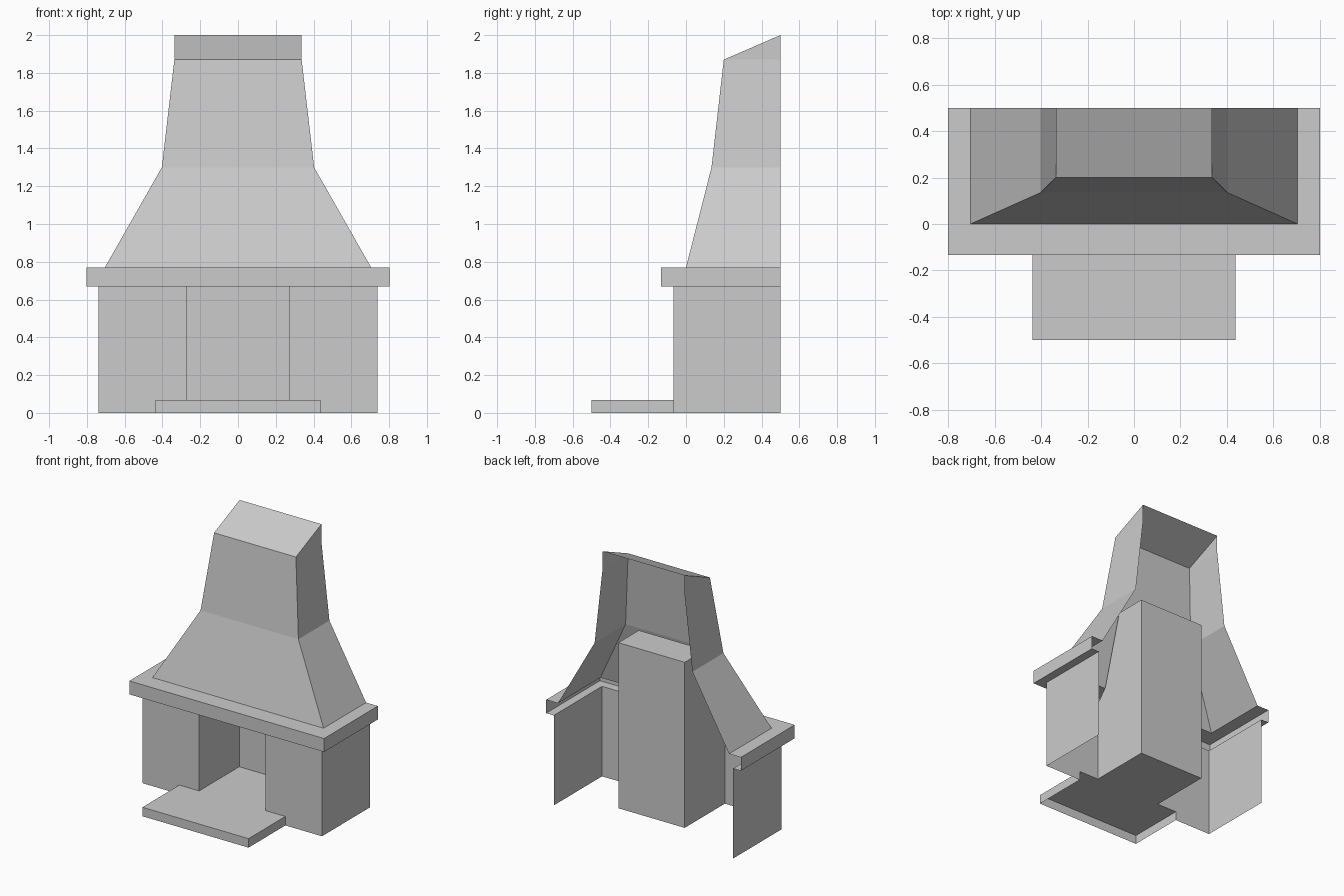
import bpy, bmesh

if "Cube" in bpy.data.objects:
    bpy.data.objects.remove(bpy.data.objects["Cube"])

BACK = 0.5  # everything is open against the wall at this depth


def build(name, polys, mirror=False):
    """Object from a few polygons, welded, optionally mirrored across x."""
    bm = bmesh.new()
    for poly in polys:
        bm.faces.new([bm.verts.new(p) for p in poly])
    bmesh.ops.remove_doubles(bm, verts=bm.verts, dist=1e-4)
    bmesh.ops.recalc_face_normals(bm, faces=bm.faces)
    me = bpy.data.meshes.new(name)
    bm.to_mesh(me)
    bm.free()
    ob = bpy.data.objects.new(name, me)
    bpy.context.collection.objects.link(ob)
    if mirror:
        ob.modifiers.new("Mirror", 'MIRROR').use_axis[0] = True
    return ob


def u_ring(hx, yf, z, zb=None):
    """U-shaped section: half width, front depth, height (optional back height)."""
    zb = z if zb is None else zb
    return [(-hx, BACK, zb), (-hx, yf, z), (hx, yf, z), (hx, BACK, zb)]


def loft(rings):
    polys = []
    for a, b in zip(rings, rings[1:]):
        for i in range(len(a) - 1):
            quad = [a[i], a[i + 1], b[i + 1], b[i]]
            poly = list(dict.fromkeys(quad))  # drop repeated corners
            if len(poly) > 2:
                polys.append(poly)
    return polys


FY, WX, OX, HX, HZ = -0.067, 0.739, 0.273, 0.437, 0.067

# Chimney hood with sloped closed top
top = u_ring(0.337, 0.2, 1.87, 2.0)
build("hood", loft([u_ring(0.705, 0, 0.77), u_ring(0.403, 0.135, 1.3),
                    u_ring(0.337, 0.2, 1.87), top]) + [top])

# Mantel shelf: underside lip, edge, top lip
build("mantel", loft([u_ring(WX, FY, 0.67), u_ring(0.802, -0.133, 0.67),
                      u_ring(0.802, -0.133, 0.77), u_ring(0.705, 0, 0.77)]))

# Lower walls: notched front panel and side panel, mirrored
panel = [(OX, HZ), (HX, HZ), (HX, 0), (WX, 0), (WX, 0.67), (OX, 0.67)]
build("lower_walls", [[(x, FY, z) for x, z in panel],
                      [(WX, FY, 0), (WX, BACK, 0), (WX, BACK, 0.67), (WX, FY, 0.67)]],
      mirror=True)

# Hearth slab: top sheet with a rim
rim = [(-HX, FY), (-HX, -0.5), (HX, -0.5), (HX, FY)]
build("hearth", loft([[(x, y, 0) for x, y in rim], [(x, y, HZ) for x, y in rim]])
      + [[(x, y, HZ) for x, y in rim]])

# Firebox: floor, back, top and sloped throat, with side walls
side = [(FY, HZ), (0.405, HZ), (0.405, 1.3), (0.165, 1.3), (0.015, 0.77), (FY, 0.67)]
left, right = ([(s * OX, y, z) for y, z in side] for s in (-1, 1))
build("firebox", loft([left, right]) + [left, right])
